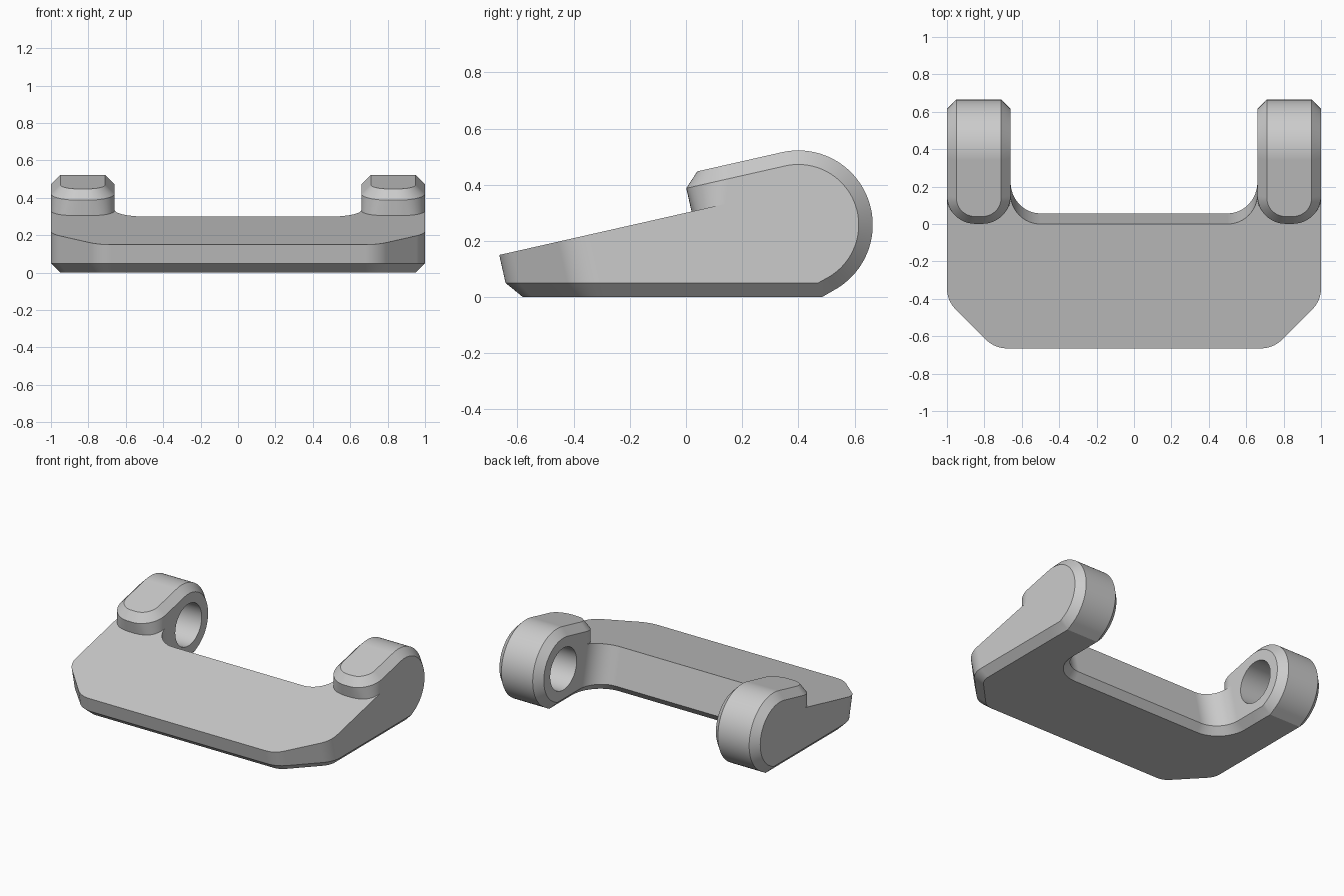
import bpy
import bmesh
import math
from mathutils import Vector, Matrix

cube = bpy.data.objects.get("Cube")
if cube:
    bpy.data.objects.remove(cube, do_unlink=True)

SLOPE = 0.226                      # rise of the sloped top
TILT = math.atan(SLOPE)
CHAMFER = 0.05
INNER, OUTER = 0.66, 1.0           # arm sides in x
PIVOT_Y, PIVOT_Z, KNUCKLE_R = 0.4, 0.257, 0.265

grey = bpy.data.materials.new("light_grey")
grey.diffuse_color = (0.6, 0.6, 0.6, 1)
grey.use_nodes = True
grey.node_tree.nodes["Principled BSDF"].inputs["Base Color"].default_value = (0.6, 0.6, 0.6, 1)


def rounded(corners, steps=12):
    """Counter-clockwise plan outline; each corner is (x, y, radius)."""
    out = []
    for i, (x, y, r) in enumerate(corners):
        p = Vector((x, y))
        if r == 0:
            out.append(p)
            continue
        a = (Vector(corners[i - 1][:2]) - p).normalized()
        b = (Vector(corners[(i + 1) % len(corners)][:2]) - p).normalized()
        half = a.angle(b) / 2
        centre = p + (a + b).normalized() * r / math.sin(half)
        start = p + a * r / math.tan(half) - centre
        end = p + b * r / math.tan(half) - centre
        sweep = math.atan2(start.x * end.y - start.y * end.x, start.dot(end))
        for k in range(steps + 1):
            out.append(centre + Matrix.Rotation(sweep * k / steps, 2) @ start)
    return out


def inset(loop, d):
    """Move a counter-clockwise outline inwards by d."""
    out = []
    for i, p in enumerate(loop):
        a = (p - loop[i - 1]).normalized()
        b = (loop[(i + 1) % len(loop)] - p).normalized()
        na, nb = Vector((-a.y, a.x)), Vector((-b.y, b.x))
        out.append(p + (na + nb) * d / (1 + na.dot(nb)))
    return out


def on_slope(loop, base, depth=0):
    """Place a plan outline on a sloped plane, pushed down along its normal."""
    return [Vector((p.x, p.y + depth * math.sin(TILT),
                    base + SLOPE * p.y - depth * math.cos(TILT))) for p in loop]


def drop_to(loop, base, z):
    """Slide an outline down the slope normal to height z, as plan points."""
    return [Vector((p.x, p.y + (base + SLOPE * p.y - z) * SLOPE)) for p in loop]


def make_object(name, bm):
    bmesh.ops.recalc_face_normals(bm, faces=bm.faces[:])
    mesh = bpy.data.meshes.new(name)
    bm.to_mesh(mesh)
    bm.free()
    mesh.materials.append(grey)
    obj = bpy.data.objects.new(name, mesh)
    bpy.context.collection.objects.link(obj)
    return obj


def make_plate():
    base = 0.30
    right = [(0.745, -0.665, 0.16), (OUTER, -0.41, 0.16), (OUTER, 0.3, 0),
             (INNER, 0.3, 0), (INNER, 0, 0.16)]
    outline = rounded(right + [(-x, y, r) for x, y, r in reversed(right)])
    mid = drop_to(outline, base, CHAMFER)
    low = inset(drop_to(outline, base, 0), CHAMFER)
    bm = bmesh.new()
    rings = [[bm.verts.new(v) for v in on_slope(outline, base)],
             [bm.verts.new((p.x, p.y, CHAMFER)) for p in mid],
             [bm.verts.new((p.x, p.y, 0)) for p in low]]
    for upper, lower in zip(rings, rings[1:]):
        for i in range(len(upper)):
            bm.faces.new((upper[i - 1], lower[i - 1], lower[i], upper[i]))
    bm.faces.new(rings[0])
    bm.faces.new(rings[2][::-1])
    return make_object("bracket_body", bm)


def make_arm(side):
    base = PIVOT_Z + KNUCKLE_R / math.cos(TILT) - SLOPE * PIVOT_Y
    centre = (INNER + OUTER) / 2
    half = (OUTER - INNER) / 2
    # round-nosed pad with a chamfered top
    pad = rounded([(INNER, -0.01, 0.15), (OUTER, -0.01, 0.15),
                   (OUTER, 0.3, 0), (INNER, 0.3, 0)])
    points = on_slope(inset(pad, CHAMFER), base)
    points += on_slope(pad, base, CHAMFER) + on_slope(pad, base, 0.25)
    for s in (-1, 1):
        # chamfered knuckle discs and the flat foot below them
        for w, r in ((half, KNUCKLE_R - CHAMFER), (half - CHAMFER, KNUCKLE_R)):
            for k in range(96):
                t = TILT + math.tau * k / 96
                points.append(Vector((centre + s * w, PIVOT_Y + r * math.cos(t),
                                      PIVOT_Z + r * math.sin(t))))
        for y_in, y_out in ((0.1, 0.1), (0.485, 0.47)):
            points.append(Vector((centre + s * (half - CHAMFER), y_in, 0)))
            points.append(Vector((centre + s * half, y_out, CHAMFER)))
    # drop the disc points that would fall under the foot
    points = [p for p in points if p.z >= 0 and
              (p.z >= CHAMFER or abs(p.x - centre) < half - 0.01)]
    bm = bmesh.new()
    for p in points:
        bm.verts.new((p.x * side, p.y, p.z))
    bmesh.ops.remove_doubles(bm, verts=bm.verts[:], dist=0.0005)
    hull = bmesh.ops.convex_hull(bm, input=bm.verts[:])
    loose = {g for g in hull["geom_interior"] + hull["geom_unused"]
             if isinstance(g, bmesh.types.BMVert)}
    bmesh.ops.delete(bm, geom=list(loose), context='VERTS')
    bmesh.ops.dissolve_limit(bm, angle_limit=math.radians(0.3),
                             verts=bm.verts[:], edges=bm.edges[:])
    return make_object("left_arm" if side > 0 else "right_arm", bm)


def make_hole(side, radius=0.145, depth=0.2):
    bm = bmesh.new()
    place = (Matrix.Translation((side * INNER, PIVOT_Y, PIVOT_Z))
             @ Matrix.Rotation(math.pi / 2, 4, 'Y'))
    bmesh.ops.create_cone(bm, cap_ends=True, segments=64, radius1=radius,
                          radius2=radius, depth=2 * depth, matrix=place)
    return make_object("pin_hole_cutter", bm)


def combine(target, tool, operation):
    mod = target.modifiers.new(operation.lower(), 'BOOLEAN')
    mod.operation = operation
    mod.solver = 'EXACT'
    mod.object = tool
    bpy.context.view_layer.objects.active = target
    bpy.ops.object.modifier_apply(modifier=mod.name)
    bpy.data.objects.remove(tool, do_unlink=True)


# Join both arms to the plate, then bore the blind pin holes
body = make_plate()
for side in (-1, 1):
    combine(body, make_arm(side), 'UNION')
for side in (-1, 1):
    combine(body, make_hole(side), 'DIFFERENCE')

# Smooth curves, crisp chamfers, flat large faces
bpy.ops.object.select_all(action='DESELECT')
body.select_set(True)
bpy.context.view_layer.objects.active = body
bpy.ops.object.shade_smooth_by_angle(angle=math.radians(25))
weighted = body.modifiers.new("flat_face_normals", 'WEIGHTED_NORMAL')
weighted.keep_sharp = True
